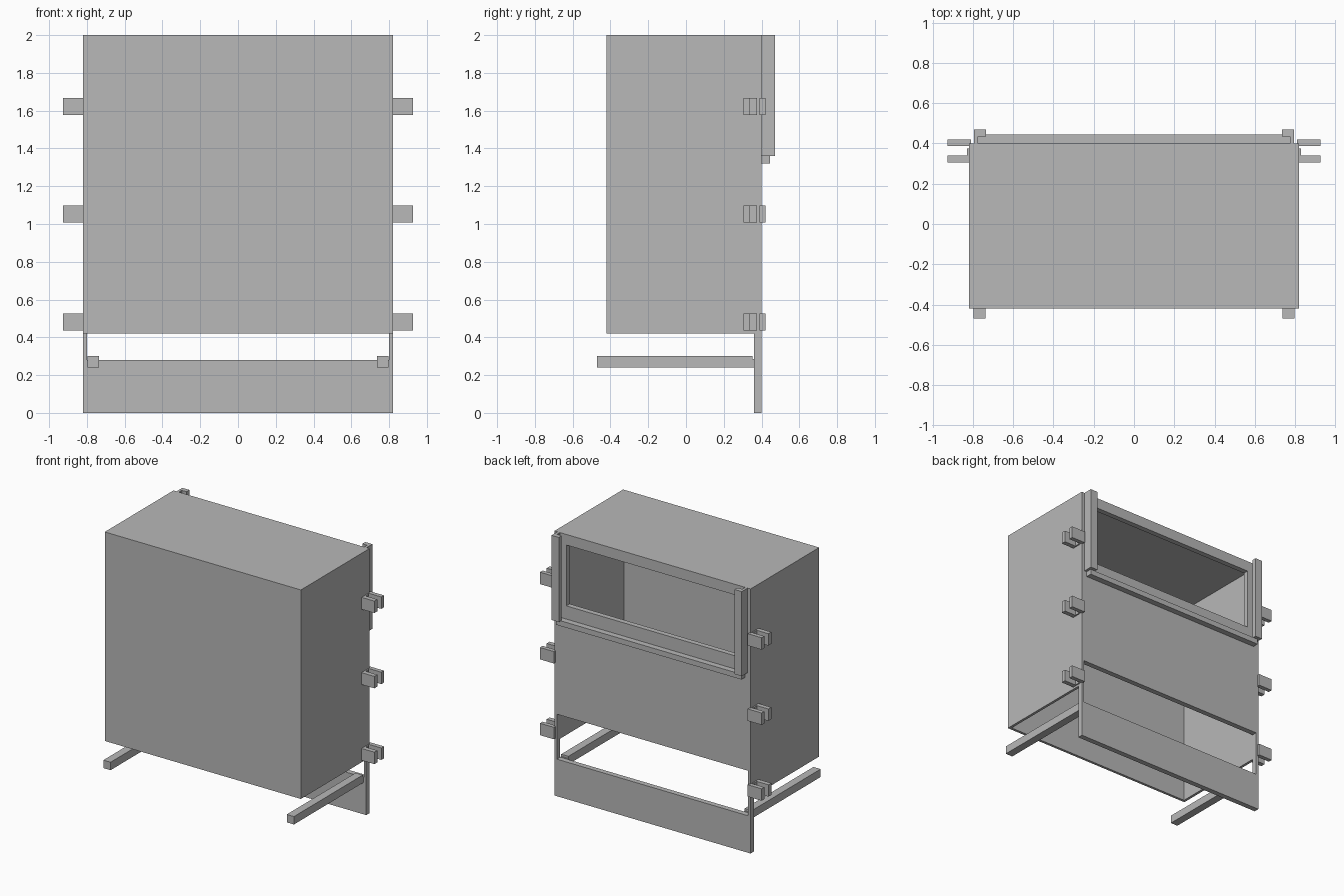
import bpy
import bmesh

cube = bpy.data.objects.get("Cube")
if cube:
    bpy.data.objects.remove(cube, do_unlink=True)

GREY = (0.48, 0.48, 0.48, 1)
paint = bpy.data.materials.new("plain grey")
paint.use_nodes = True
paint.diffuse_color = GREY
paint.node_tree.nodes["Principled BSDF"].inputs["Base Color"].default_value = GREY


def finish(name, bm):
    bmesh.ops.recalc_face_normals(bm, faces=bm.faces)
    mesh = bpy.data.meshes.new(name)
    bm.to_mesh(mesh)
    bm.free()
    mesh.materials.append(paint)
    obj = bpy.data.objects.new(name, mesh)
    bpy.context.collection.objects.link(obj)
    return obj


def add_box(bm, x, y, z):
    """Add a block given its (low, high) range on each axis."""
    verts = bmesh.ops.create_cube(bm, size=1)["verts"]
    for v in verts:
        for i, (low, high) in enumerate((x, y, z)):
            v.co[i] = low if v.co[i] < 0 else high


def boxes(name, *ranges, side=1):
    """One object from blocks; side -1 mirrors it to the right."""
    bm = bmesh.new()
    for x, y, z in ranges:
        add_box(bm, sorted((x[0] * side, x[1] * side)), y, z)
    return finish(name, bm)


WIDE, FRONT, BACK, TOP = 0.82, -0.42, 0.40, 2.0
PANEL = 0.36
WALL = 0.02

# Hollow cabinet, open underneath and at the back
bm = bmesh.new()
add_box(bm, (-WIDE, WIDE), (FRONT, PANEL), (0.42, TOP))
bm.normal_update()
bmesh.ops.delete(bm, geom=[f for f in bm.faces if f.normal.z < -0.5 or f.normal.y > 0.5],
                 context='FACES')
cabinet = finish("cabinet_shell", bm)
shell = cabinet.modifiers.new("walls", 'SOLIDIFY')
shell.thickness = WALL
shell.offset = -1
shell.use_even_offset = True

# Back panel with an upper window and a lower opening
xs = (-WIDE, -0.80, -0.72, 0.72, 0.80, WIDE)
zs = (0, 0.28, 0.62, 1.46, 1.92, TOP)
bm = bmesh.new()
grid = [[bm.verts.new((x, BACK, z)) for x in xs] for z in zs]
for r in range(len(zs) - 1):
    for c in range(len(xs) - 1):
        lower_hole = r == 1 and 0 < c < 4
        window = r == 3 and c == 2
        if not (lower_hole or window):
            bm.faces.new((grid[r][c], grid[r][c + 1], grid[r + 1][c + 1], grid[r + 1][c]))
extruded = bmesh.ops.extrude_face_region(bm, geom=bm.faces[:], use_keep_orig=True)
for item in extruded["geom"]:
    if isinstance(item, bmesh.types.BMVert):
        item.co.y = PANEL
finish("back_panel", bm)

# Ledge under the window
boxes("window_ledge", ((-0.775, 0.775), (BACK, 0.445), (1.32, 1.36)))

for side, label in ((1, "left"), (-1, "right")):
    # Grooved slide rail beside the window
    boxes(label + "_slide_rail",
          ((0.775, 0.795), (BACK, 0.435), (1.36, TOP)),
          ((0.735, 0.795), (0.435, 0.47), (1.36, TOP)), side=side)

    # Support bar below the cabinet, tenoned to the panel
    boxes(label + "_support_bar",
          ((0.737, 0.797), (-0.47, 0.352), (0.24, 0.30)),
          ((0.737, 0.797), (0.352, PANEL), (0.24, 0.284)), side=side)

    # Paired clamp tabs up the back corner
    for n, height in enumerate((0.48, 1.053, 1.622), 1):
        z = (height - 0.045, height + 0.045)
        boxes(f"{label}_cabinet_tab_{n}",
              ((WIDE, 0.83), (0.34, 0.375), z),
              ((WIDE, 0.927), (0.305, 0.34), z), side=side)
        boxes(f"{label}_panel_tab_{n}",
              ((0.81, 0.927), (0.388, 0.42), z), side=side)
